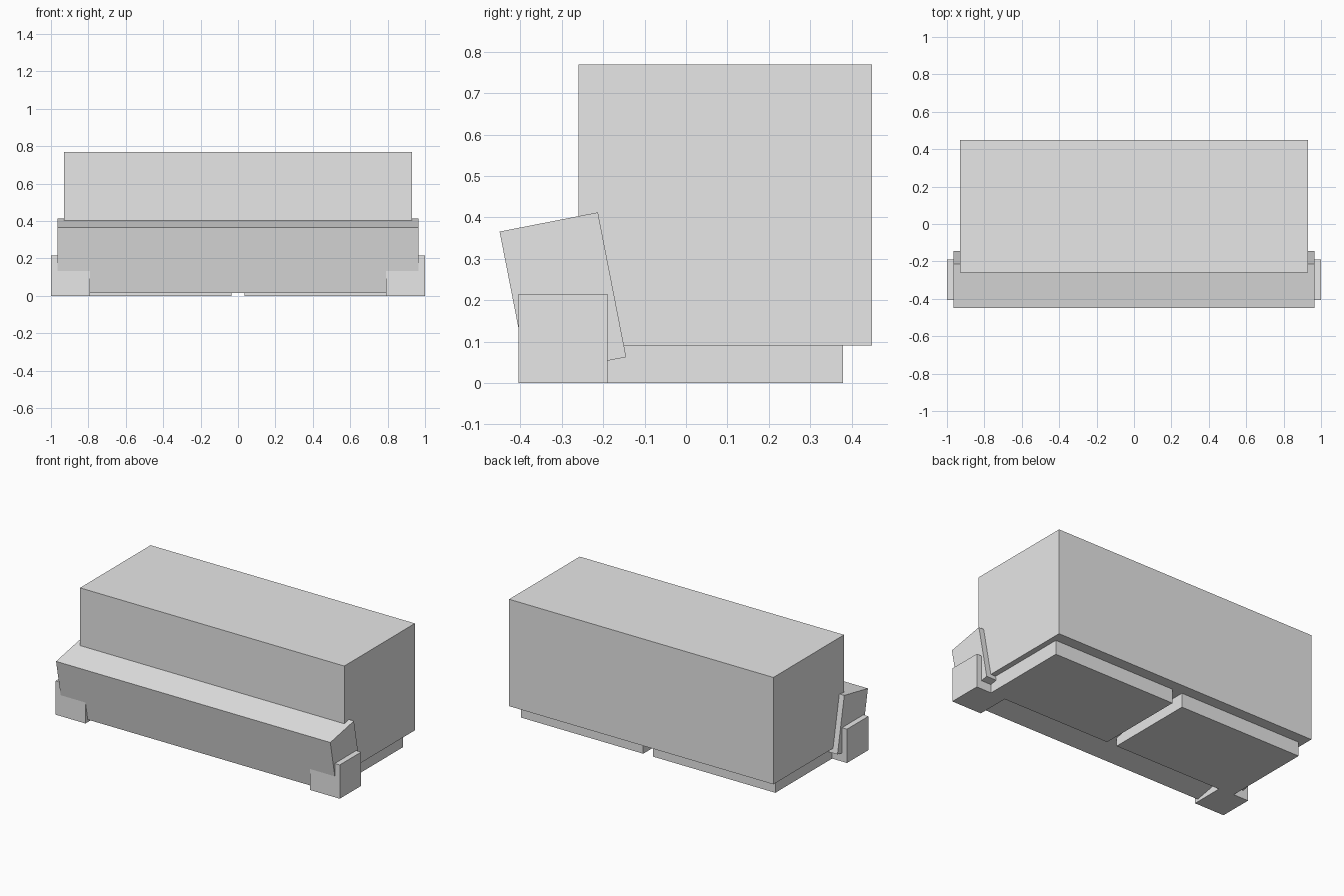
import bpy
import bmesh
from mathutils import Matrix, Vector

old = bpy.data.objects.get("Cube")
if old:
    bpy.data.objects.remove(old, do_unlink=True)

grey = bpy.data.materials.new("light_grey")
grey.use_nodes = True
colour = (0.8, 0.8, 0.8, 1)
grey.diffuse_color = colour
grey.node_tree.nodes["Principled BSDF"].inputs["Base Color"].default_value = colour


def box(name, low, high, tilt=0.0):
    """Box between two corners, tilted about its own centre around x."""
    low, high = Vector(low), Vector(high)
    bm = bmesh.new()
    bmesh.ops.create_cube(bm, size=1)
    bmesh.ops.scale(bm, vec=high - low, verts=bm.verts)
    bmesh.ops.rotate(bm, matrix=Matrix.Rotation(tilt, 3, "X"), verts=bm.verts)
    mesh = bpy.data.meshes.new(name)
    bm.to_mesh(mesh)
    bm.free()
    mesh.materials.append(grey)
    obj = bpy.data.objects.new(name, mesh)
    obj.location = (low + high) / 2
    bpy.context.collection.objects.link(obj)
    return obj


# Large main body
box("main_body", (-0.93, -0.26, 0.09), (0.93, 0.45, 0.77))

# Front panel leaning outward at the top
box("tilted_front_panel", (-0.965, -0.4185, 0.0358), (0.965, -0.1765, 0.3922), 0.193)

# Paired base slabs and corner blocks
for side, s in (("left", 1), ("right", -1)):
    def pair(name, inner, outer, y0, y1, top):
        x0, x1 = sorted((s * inner, s * outer))
        box(f"{side}_{name}", (x0, y0, 0), (x1, y1, top))

    pair("base_slab", 0.035, 0.895, -0.195, 0.38, 0.09)
    pair("corner_block", 0.79, 1.0, -0.405, -0.19, 0.215)
